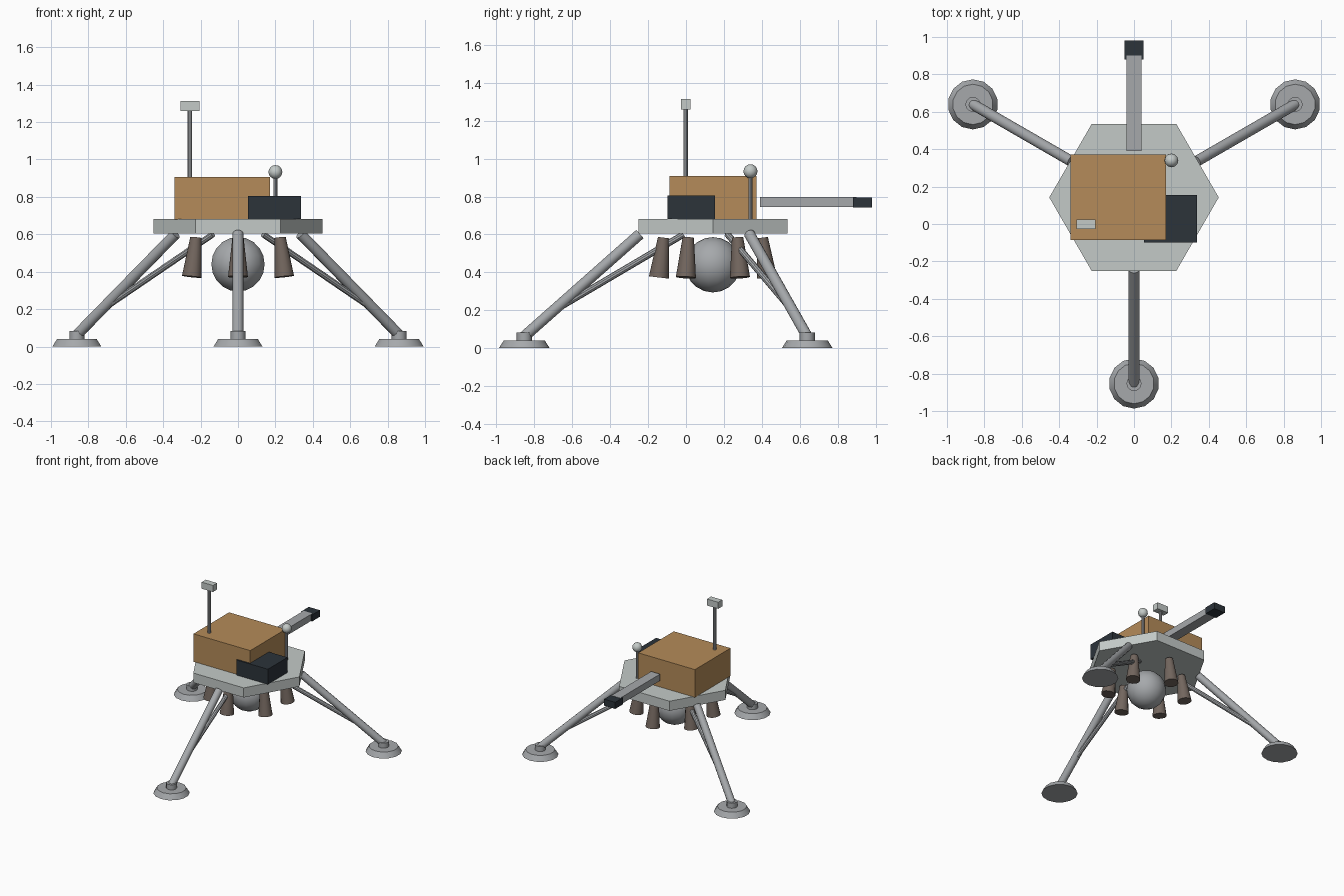
import bpy
import math
from mathutils import Vector

if "Cube" in bpy.data.objects:
    bpy.data.objects.remove(bpy.data.objects["Cube"], do_unlink=True)


def material(name, rgb):
    m = bpy.data.materials.new(name)
    m.use_nodes = True
    color = (*rgb, 1)
    m.diffuse_color = color
    m.node_tree.nodes["Principled BSDF"].inputs["Base Color"].default_value = color
    return m


pale = material("pale_panel", (0.55, 0.59, 0.575))
gold = material("gold_foil", (0.46, 0.26, 0.10))
dark = material("dark_housing", (0.025, 0.033, 0.042))
metal = material("grey_metal", (0.38, 0.395, 0.41))
bronze = material("nozzle_metal", (0.17, 0.133, 0.112))

CENTRE = Vector((0, 0.142, 0))


def finish(name, mat, smooth=True):
    ob = bpy.context.object
    ob.name = name
    ob.data.materials.append(mat)
    if smooth:
        bpy.ops.object.shade_smooth_by_angle(angle=math.radians(35))
    return ob


def box(name, mat, low, high):
    low, high = Vector(low), Vector(high)
    bpy.ops.mesh.primitive_cube_add(size=1, location=(low + high) / 2)
    bpy.context.object.scale = high - low
    bpy.ops.object.transform_apply(location=False, rotation=False, scale=True)
    return finish(name, mat, False)


def tube(name, mat, start, end, r1, r2=None, sides=12):
    """Straight cylinder or cone between two points."""
    start, end = Vector(start), Vector(end)
    axis = end - start
    bpy.ops.mesh.primitive_cone_add(
        vertices=sides, radius1=r1, radius2=r1 if r2 is None else r2,
        depth=axis.length, location=(start + end) / 2,
        rotation=axis.to_track_quat("Z", "Y").to_euler())
    return finish(name, mat)


def ball(name, mat, centre, radius, segments, rings):
    bpy.ops.mesh.primitive_uv_sphere_add(
        segments=segments, ring_count=rings, radius=radius, location=centre)
    ob = finish(name, mat)
    bpy.ops.object.shade_smooth()
    return ob


def polar(angle, r, z):
    a = math.radians(angle)
    return CENTRE + Vector((r * math.cos(a), r * math.sin(a), z))


# Hexagonal deck with corners on the x axis
bpy.ops.mesh.primitive_cylinder_add(
    vertices=6, radius=0.453, depth=0.078,
    location=CENTRE + Vector((0, 0, 0.643)), rotation=(0, 0, math.radians(30)))
finish("deck", pale, False)

# Equipment on the deck
box("foil_body", gold, (-0.34, -0.086, 0.68), (0.17, 0.371, 0.907))
box("side_housing", dark, (0.054, -0.098, 0.681), (0.337, 0.154, 0.805))
box("arm", metal, (-0.04, 0.39, 0.744), (0.04, 0.9, 0.798))
box("arm_tip", dark, (-0.05, 0.88, 0.743), (0.05, 0.98, 0.796))

# Camera mast and antenna
tube("camera_mast", metal, (-0.257, -0.002, 0.9), (-0.257, -0.002, 1.27), 0.0125, sides=10)
box("camera_head", pale, (-0.307, -0.027, 1.26), (-0.206, 0.025, 1.313))
tube("antenna_rod", metal, (0.2, 0.34, 0.68), (0.2, 0.34, 0.92), 0.0115, sides=10)
ball("antenna_ball", pale, (0.2, 0.34, 0.933), 0.037, 12, 8)

# Central tank
ball("fuel_tank", metal, CENTRE + Vector((0, 0, 0.44)), 0.146, 14, 10)

# Three legs with lower struts and foot pads
for name, angle in (("left", 30), ("right", 150), ("front", 270)):
    tube(name + "_leg", metal, polar(angle, 0.995, 0.062), polar(angle, 0.385, 0.602), 0.029)
    tube(name + "_strut", metal, polar(angle, 0.81, 0.214), polar(angle, 0.155, 0.6), 0.017, sides=10)
    tube(name + "_foot_pad", metal, polar(angle, 0.995, 0), polar(angle, 0.995, 0.041),
         0.134, 0.108, sides=14)
    tube(name + "_ankle", metal, polar(angle, 0.995, 0.035), polar(angle, 0.995, 0.082), 0.04)

# Ring of six nozzles, splayed slightly outward
for i in range(6):
    angle = 30 + 60 * i
    tube(f"nozzle_{i + 1}", bronze, polar(angle, 0.285, 0.373), polar(angle, 0.26, 0.583),
         0.053, 0.03, sides=12)
